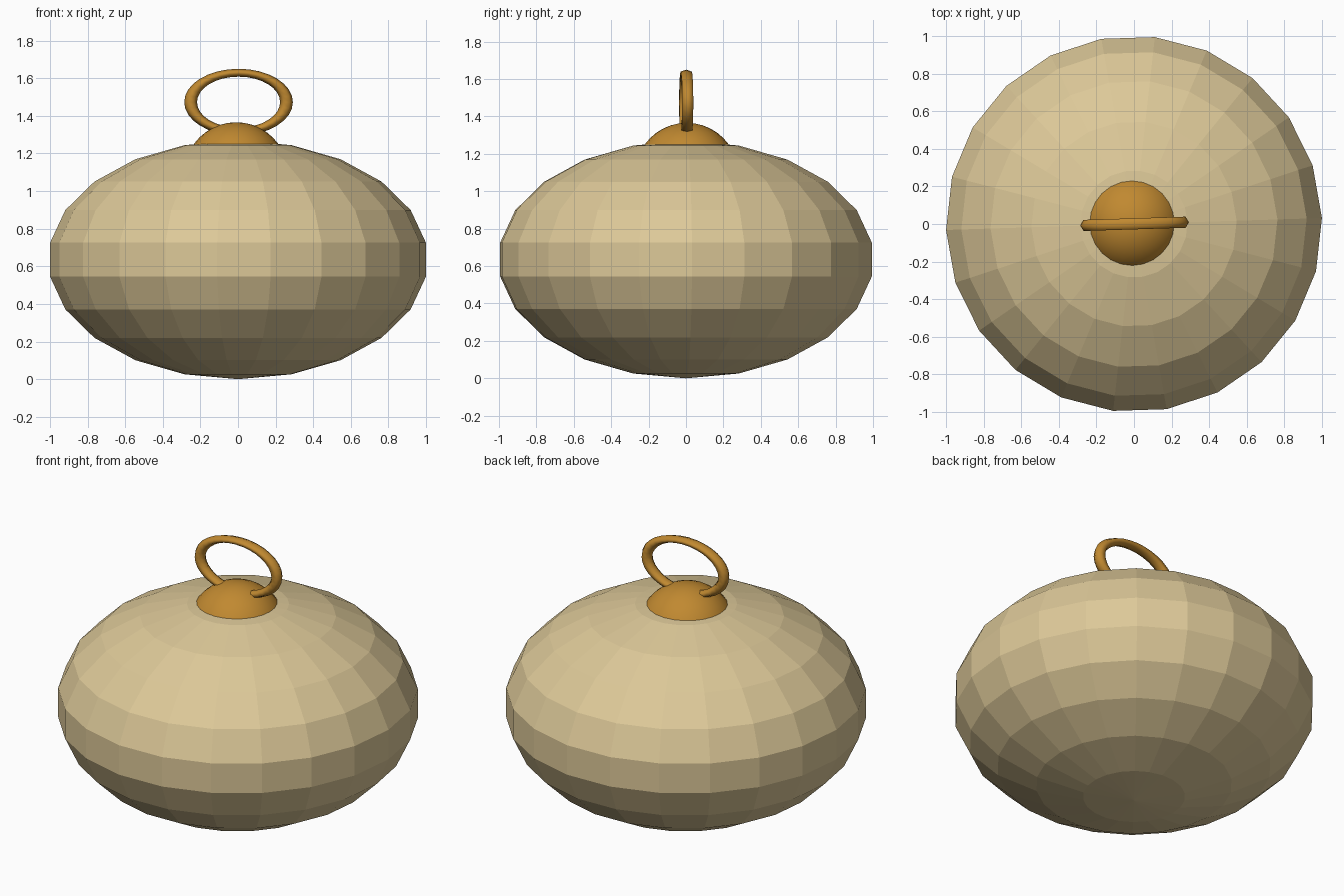
import bpy
import math

if "Cube" in bpy.data.objects:
    bpy.data.objects.remove(bpy.data.objects["Cube"])


def material(name, rgb):
    m = bpy.data.materials.new(name)
    m.diffuse_color = (*rgb, 1.0)
    m.use_nodes = True
    m.node_tree.nodes["Principled BSDF"].inputs["Base Color"].default_value = m.diffuse_color
    return m


cream = material("cream", (0.72, 0.58, 0.315))
gold = material("gold", (0.53, 0.25, 0.03))


def finish(name, mat, smooth):
    ob = bpy.context.object
    ob.name = name
    ob.data.materials.append(mat)
    if smooth:
        bpy.ops.object.shade_smooth()
    return ob


# Faceted squashed body: 22 sides, 11 bands
bpy.ops.mesh.primitive_uv_sphere_add(segments=22, ring_count=11, radius=1,
                                     location=(0, 0, 0.635))
body = finish("body", cream, False)
body.scale = (1.01, 1.01, 0.635)
body.rotation_euler.z = math.radians(10.0)

# Metal cap: sphere sunk into the top of the body
bpy.ops.mesh.primitive_uv_sphere_add(segments=24, ring_count=20, radius=0.276,
                                     location=(-0.01, 0.004, 1.09))
finish("cap", gold, True)

# Hanging loop: flattened torus standing upright in the cap
bpy.ops.mesh.primitive_torus_add(major_segments=32, minor_segments=6,
                                 major_radius=0.255, minor_radius=0.034,
                                 location=(0.003, 0.001, 1.473))
loop = finish("hanging_loop", gold, True)
loop.scale = (1, 0.613, 1)
loop.rotation_euler = (math.radians(90), 0, math.radians(1.8))
